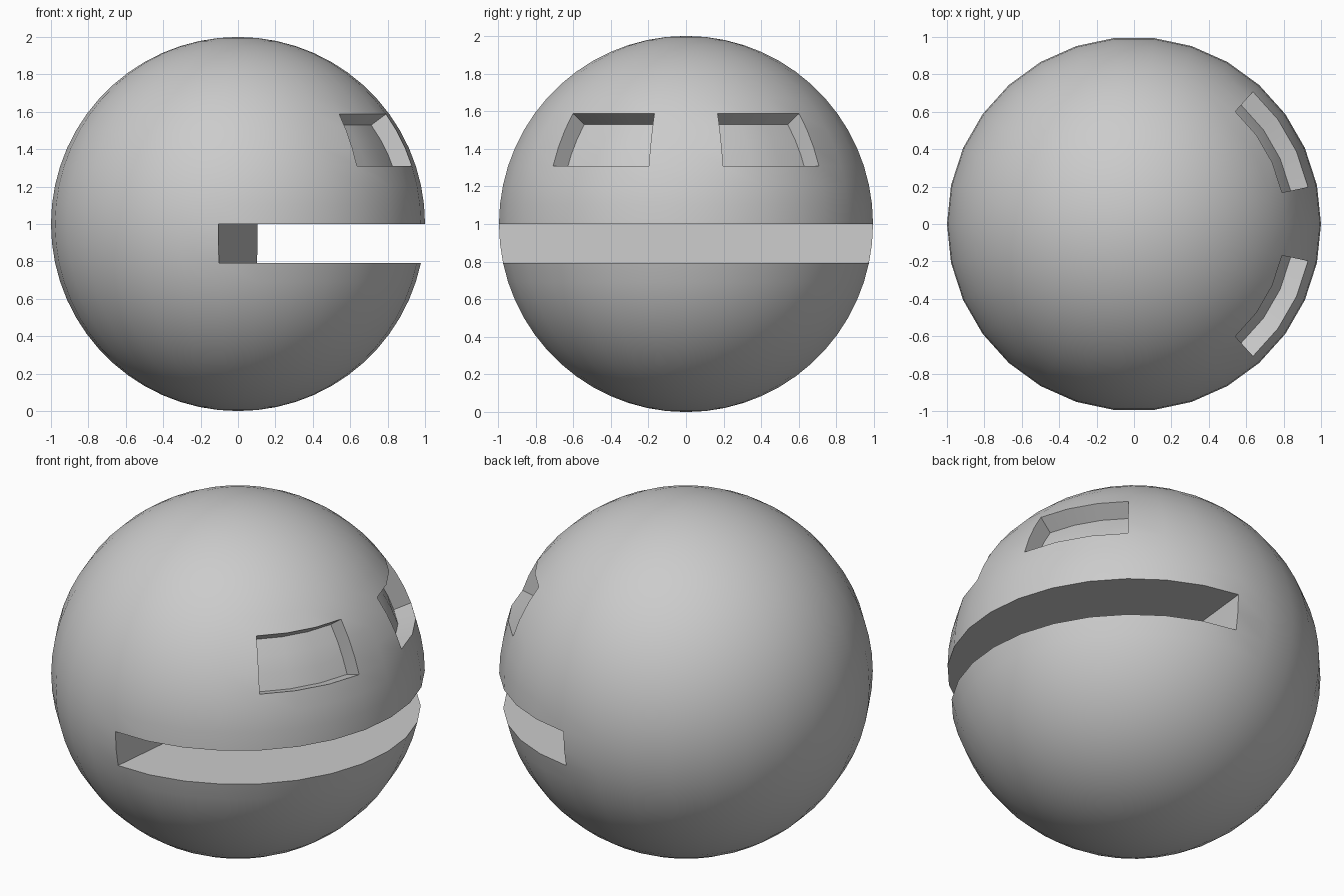
import bpy, bmesh
from math import radians, degrees, atan2, asin
from mathutils import Matrix

if "Cube" in bpy.data.objects:
    bpy.data.objects.remove(bpy.data.objects["Cube"])

N = 30          # segments and rings
bm = bmesh.new()
bmesh.ops.create_uvsphere(bm, u_segments=N, v_segments=N, radius=1,
                          matrix=Matrix.Rotation(radians(90), 4, 'Z'))


def patch(az0, az1, el0, el1):
    """Sphere faces inside an azimuth / elevation window (degrees)."""
    out = []
    for f in bm.faces:
        c = f.calc_center_median().normalized()
        az, el = degrees(atan2(c.y, c.x)), degrees(asin(c.z))
        if az0 < az < az1 and el0 < el < el1 and f.calc_center_median().length > 0.95:
            out.append(f)
    return out


# Eyes: rectangular recesses pushed toward the centre
for az0, az1 in ((12, 48), (-48, -12)):
    faces = patch(az0, az1, 18, 36)
    new = bmesh.ops.extrude_face_region(bm, geom=faces)["geom"]
    for v in (g for g in new if isinstance(g, bmesh.types.BMVert)):
        v.co *= 0.9
    bmesh.ops.delete(bm, geom=[f for f in faces if f.is_valid], context='FACES')

# Mouth: half-disc slot cut back to a flat wall through the centre
faces = patch(-96, 84, -12, 0)
bmesh.ops.delete(bm, geom=faces, context='FACES')
rim = {v for e in bm.edges if e.is_boundary for v in e.verts}


def azimuth(v):
    return degrees(atan2(v.co.y, v.co.x))


top = sorted((v for v in rim if abs(v.co.z) < 0.01), key=azimuth)
low = sorted((v for v in rim if v.co.z < -0.2), key=azimuth)
mid = sorted((v for v in rim if -0.2 < v.co.z < -0.01), key=azimuth)
bm.faces.new(top[::-1])                                  # ceiling
bm.faces.new(low)                                        # floor
bm.faces.new([top[0], mid[0], low[0], low[-1], mid[-1], top[-1]])  # back wall
bmesh.ops.recalc_face_normals(bm, faces=bm.faces[:])

bmesh.ops.translate(bm, verts=bm.verts[:], vec=(0, 0, 1))
mesh = bpy.data.meshes.new("round_head")
bm.to_mesh(mesh)
bm.free()
head = bpy.data.objects.new("round_head", mesh)
bpy.context.collection.objects.link(head)
bpy.context.view_layer.objects.active = head
head.select_set(True)
bpy.ops.object.shade_smooth_by_angle(angle=radians(30))
